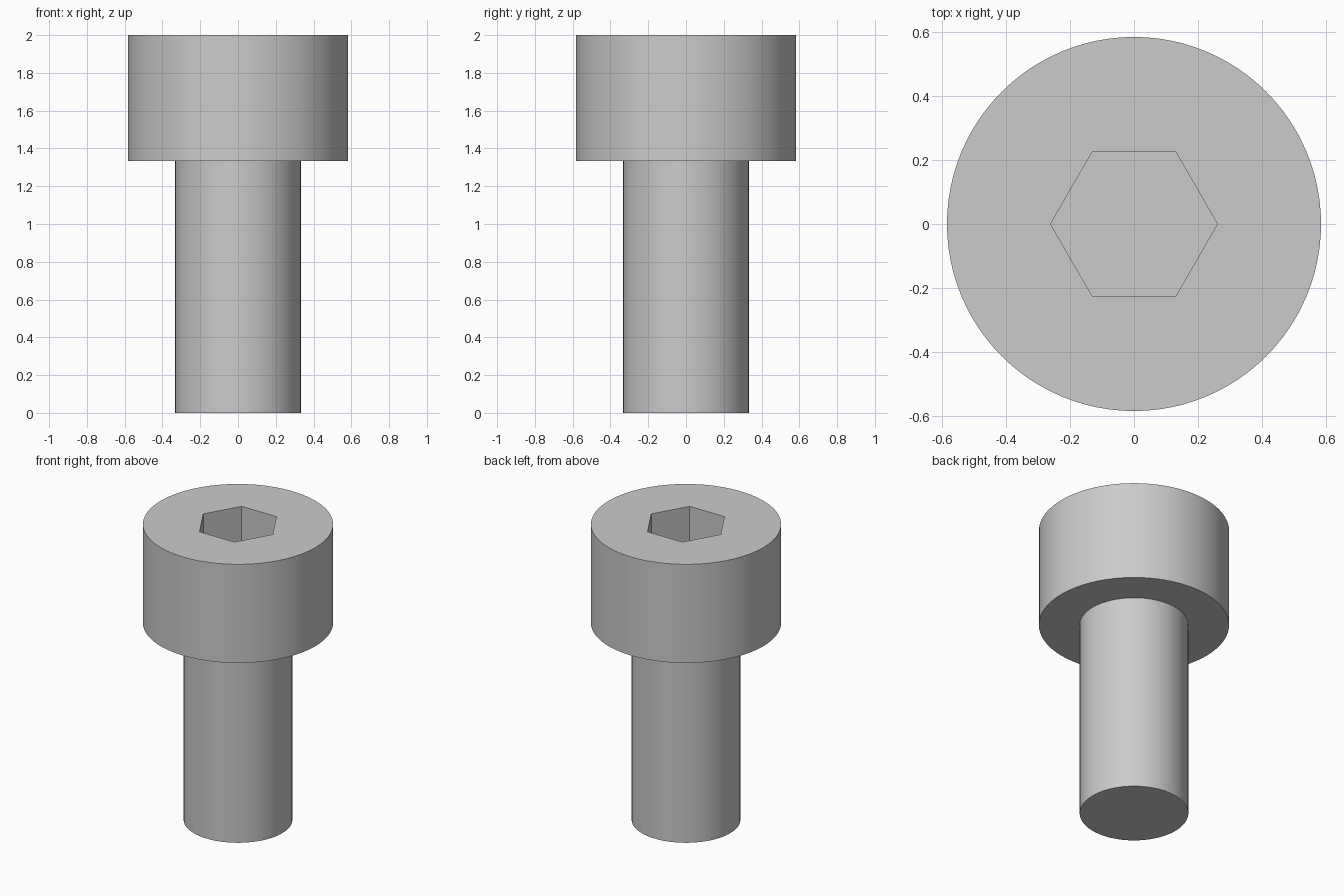
import bpy, bmesh, math
from mathutils import Matrix

HEIGHT = 2.0
HEAD_RADIUS, HEAD_HEIGHT = 0.583, 0.667
SHANK_RADIUS = 0.333
SOCKET_RADIUS, SOCKET_DEPTH = 0.26, 0.333
SEGMENTS = 96

cube = bpy.data.objects.get("Cube")
if cube:
    bpy.data.objects.remove(cube, do_unlink=True)

steel = bpy.data.materials.new("grey steel")
steel.use_nodes = True
colour = (0.6, 0.6, 0.6, 1)
steel.diffuse_color = colour
steel.node_tree.nodes["Principled BSDF"].inputs["Base Color"].default_value = colour


def add_prism(bm, sides, radius, depth, centre_z, turn=0.0):
    matrix = Matrix.Translation((0, 0, centre_z)) @ Matrix.Rotation(turn, 4, "Z")
    bmesh.ops.create_cone(bm, cap_ends=True, segments=sides, radius1=radius,
                          radius2=radius, depth=depth, matrix=matrix)


def make_object(name, bm):
    bmesh.ops.recalc_face_normals(bm, faces=bm.faces)
    mesh = bpy.data.meshes.new(name)
    bm.to_mesh(mesh)
    bm.free()
    mesh.materials.append(steel)
    obj = bpy.data.objects.new(name, mesh)
    bpy.context.collection.objects.link(obj)
    return obj


# Head, with the shank drawn out of its underside as one solid
bm = bmesh.new()
add_prism(bm, SEGMENTS, HEAD_RADIUS, HEAD_HEIGHT, HEIGHT - HEAD_HEIGHT / 2)
bm.normal_update()
underside = min(bm.faces, key=lambda f: f.calc_center_median().z)
step = (HEAD_RADIUS - SHANK_RADIUS) * math.cos(math.pi / SEGMENTS)
bmesh.ops.inset_region(bm, faces=[underside], thickness=step,
                       use_even_offset=True, use_boundary=True)
tip = bmesh.ops.extrude_discrete_faces(bm, faces=[underside])["faces"][0]
for vert in tip.verts:
    vert.co.z = 0
screw = make_object("screw_body", bm)

# Hexagonal socket cut into the head, corners pointing along x
bm = bmesh.new()
add_prism(bm, 6, SOCKET_RADIUS, SOCKET_DEPTH * 2, HEIGHT, math.radians(30))
corner = max(bm.verts, key=lambda v: v.co.x).co
if abs(corner.y) > 0.01:
    bmesh.ops.rotate(bm, verts=bm.verts, matrix=Matrix.Rotation(math.radians(30), 3, "Z"))
cutter = make_object("socket_cutter", bm)
cutter.hide_render = True

cut = screw.modifiers.new("hex socket", "BOOLEAN")
cut.operation = "DIFFERENCE"
cut.solver = "EXACT"
cut.object = cutter

bpy.ops.object.select_all(action="DESELECT")
screw.select_set(True)
bpy.context.view_layer.objects.active = screw
bpy.ops.object.modifier_apply(modifier=cut.name)
bpy.data.objects.remove(cutter, do_unlink=True)

# Smooth round sides, crisp rims and socket edges
bpy.ops.object.shade_smooth_by_angle(angle=math.radians(30))
